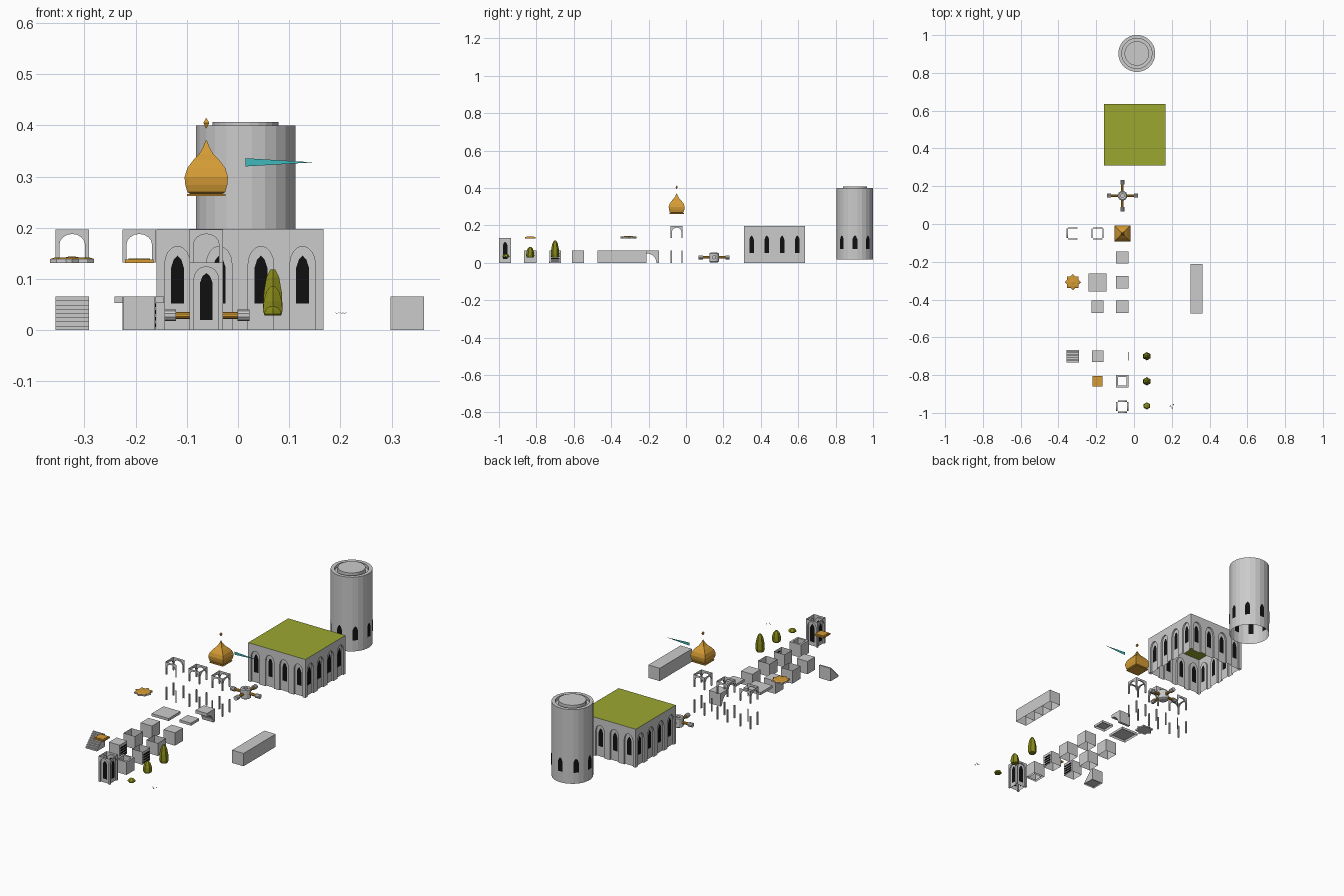
import bpy, bmesh, math
from mathutils import Matrix, Vector

if "Cube" in bpy.data.objects:
    bpy.data.objects.remove(bpy.data.objects["Cube"])


def material(name, rgb):
    m = bpy.data.materials.new(name)
    m.diffuse_color = (*rgb, 1)
    m.use_nodes = True
    m.node_tree.nodes["Principled BSDF"].inputs["Base Color"].default_value = m.diffuse_color
    return m


ORANGE = material("orange", (0.66, 0.33, 0.035))
GREEN = material("roof_green", (0.33, 0.39, 0.03))
LEAF = material("leaf_green", (0.24, 0.25, 0.01))
TEAL = material("teal", (0.05, 0.48, 0.5))
BLACK = material("dark_opening", (0.005, 0.005, 0.005))


def finish(name, bm, mat=None):
    me = bpy.data.meshes.new(name)
    bm.to_mesh(me)
    bm.free()
    ob = bpy.data.objects.new(name, me)
    bpy.context.collection.objects.link(ob)
    if mat:
        me.materials.append(mat)
    return ob


def poly(bm, pts):
    return bm.faces.new([bm.verts.new(p) for p in pts])


def box(name, x, y, sx, sy, z0, z1, top=True, bottom=False, mat=None):
    bm = bmesh.new()
    bmesh.ops.create_cube(bm, size=1, matrix=Matrix.Translation((x, y, (z0 + z1) / 2))
                          @ Matrix.Diagonal((sx, sy, z1 - z0, 1)))
    bm.normal_update()
    drop = [f for f in bm.faces if (f.normal.z > .5 and not top) or (f.normal.z < -.5 and not bottom)]
    bmesh.ops.delete(bm, geom=drop, context='FACES')
    return finish(name, bm, mat)


def lathe(name, prof, n, loc, mat=None, phase=0.5, axis=None, caps=(True, True)):
    """Spin (radius, height) points into an n-sided solid."""
    bm = bmesh.new()
    rings = []
    for r, z in prof:
        rings.append([bm.verts.new((r * math.cos((i + phase) * math.tau / n),
                                    r * math.sin((i + phase) * math.tau / n), z)) for i in range(n)])
    for a, b in zip(rings, rings[1:]):
        for i in range(n):
            bm.faces.new((a[i], a[(i + 1) % n], b[(i + 1) % n], b[i]))
    if caps[0]:
        bm.faces.new(rings[0][::-1])
    if caps[1]:
        bm.faces.new(rings[-1])
    M = Matrix.Translation(loc)
    if axis:
        M = M @ Vector(axis).to_track_quat('Z', 'Y').to_matrix().to_4x4()
    bm.transform(M)
    return finish(name, bm, mat)


def arch(a, spring, rise, pointed=False):
    """Arch outline from left foot to right foot, as (x, z)."""
    if pointed:
        top = [(-a * .6, spring + rise * .65), (0, spring + rise), (a * .6, spring + rise * .65)]
    else:
        top = [(-a * math.cos(t * math.pi / 8), spring + rise * math.sin(t * math.pi / 8)) for t in range(1, 8)]
    return [(-a, spring)] + top + [(a, spring)]


def walls(name, x, y, z0, half, h, bays, a, spring, rise, depth, window=None, sides=(0, 1, 2, 3)):
    """Sheet walls with recessed arches on the chosen sides of a square."""
    bm, dark = bmesh.new(), bmesh.new()
    for s in sides:
        M = Matrix.Translation((x, y, z0)) @ Matrix.Rotation(s * math.pi / 2, 4, 'Z')
        w = half / bays
        for b in range(bays):
            cx = -half + w * (2 * b + 1)

            def P(p, d):
                return M @ Vector((cx + p[0], -half + d, p[1]))
            hole = [(-a, 0)] + arch(a, spring, rise) + [(a, 0)]
            poly(bm, [P(p, 0) for p in [(-w, 0)] + hole + [(w, 0), (w, h), (-w, h)]])
            for p, q in zip(hole, hole[1:]):
                poly(bm, [P(p, 0), P(q, 0), P(q, depth), P(p, depth)])
            if window:
                wa, b0, sp, top = window
                poly(bm, [P(p, depth) for p in hole])
                shape = [(-wa, b0)] + arch(wa, sp, top - sp, True) + [(wa, b0)]
                for d in (-.0012, .0012):
                    poly(dark, [P(p, depth + d) for p in shape])
    finish(name, bm)
    if window:
        finish(name + "_windows", dark, BLACK)
    else:
        dark.free()


U = .065

# Round tower with rim groove and window ring
T = (.015, .903)
lathe("round_tower", [(.098, .018), (.098, .4), (.08, .4), (.08, .385), (.065, .385), (.065, .407)],
      24, (*T, 0), caps=(False, True))
bm = bmesh.new()
for i in range(8):
    M = Matrix.Translation((*T, 0)) @ Matrix.Rotation(i * math.pi / 4, 4, 'Z')
    shape = [(-.013, .075)] + arch(.013, .125, .022, True) + [(.013, .075)]
    for r in (.096, .0985):
        poly(bm, [M @ Vector((r, u, z)) for u, z in shape])
finish("tower_windows", bm, BLACK)

# Large hall with green roof
walls("hall_walls", .004, .473, 0, .163, .198, 4, .025, .128, .036, .008, (.0125, .052, .122, .146))
bm = bmesh.new()
poly(bm, [(.004 + .163 * i, .473 + .163 * j, .198) for i, j in ((-1, -1), (1, -1), (1, 1), (-1, 1))])
finish("hall_roof", bm, GREEN)

# Four-armed junction
J = (-.061, .15, .029)
lathe("junction_hub", [(.01, .015), (.01, .052), (.02, .054), (.026, .05), (.026, .006), (.02, .002)],
      12, (J[0], J[1], 0), caps=(True, True))
for d in ((1, 0, 0), (-1, 0, 0), (0, 1, 0), (0, -1, 0)):
    lathe("junction_arm", [(.007, .02), (.007, .062)], 10, J, ORANGE, axis=d)
    lathe("junction_tip", [(.011, .06), (.011, .083)], 10, J, axis=d)

# Arched canopies with separate posts below
for i, x in enumerate((-.324, -.193, -.062)):
    sides = (0, 2, 3) if i == 0 else (0, 1, 2, 3)
    walls("canopy_arches", x, -.05, .132, U / 2, .065, 1, .025, .035, .021, .007, sides=sides)
    bm = bmesh.new()
    for s in sides:
        M = Matrix.Translation((x, -.05, 0)) @ Matrix.Rotation(s * math.pi / 2, 4, 'Z')
        for k in (-1, 1):
            line = [(k * .0325, -.0325), (k * .0255, -.0325), (k * .0255, -.0265)]
            for p, q in zip(line, line[1:]):
                poly(bm, [M @ Vector((*v, z)) for v, z in ((p, 0), (q, 0), (q, .066), (p, .066))])
    finish("canopy_posts", bm)

# Four-sided onion roof, finial and pennant
R2 = math.sqrt(2)
D = (-.062, -.05, 0)
lathe("roof_eave", [(.038 * R2, .262), (.038 * R2, .266)], 4, D, ORANGE)
dome = [(.031, .266), (.037, .27), (.041, .284), (.0425, .299), (.037, .317), (.025, .333),
        (.014, .344), (.007, .356), (.0005, .372)]
lathe("onion_roof", [(r * R2, z) for r, z in dome], 4, D, ORANGE)
lathe("finial", [(.0005, .394), (.008, .405), (.0005, .415)], 4, D, ORANGE)
bm = bmesh.new()
poly(bm, [(.015, -.05, .32), (.147, -.05, .328), (.015, -.05, .336)])
finish("pennant", bm, TEAL)

# Half-arch bracket
bm = bmesh.new()
prof = [(-.145, .066), (-.21, .066), (-.21, .05)]
prof += [(-.21 + .052 * math.sin(t * math.pi / 12), .05 * math.cos(t * math.pi / 12)) for t in range(1, 7)]
prof += [(-.145, 0)]
L = [bm.verts.new((-.095, *p)) for p in prof]
R = [bm.verts.new((-.03, *p)) for p in prof]
bm.faces.new(L)
bm.faces.new(R[::-1])
for i in range(len(prof)):
    j = (i + 1) % len(prof)
    bm.faces.new((L[i], L[j], R[j], R[i]))
finish("half_arch_bracket", bm)

# Slabs, cubes and open wall boxes
box("wide_slab", -.193, -.31, .097, .097, .053, .066)
box("small_slab", -.062, -.308, U, U, .053, .066)
for x in (-.193, -.062):
    box("cube_block", x, -.438, U, U, 0, .066)
    box("open_wall_box", x, -.577, U, U, 0, .066, top=False)
box("louvre_block", -.193, -.7, .061, .061, 0, .066)
box("louvre_wall_box", -.062, -.7, .061, .061, 0, .066, top=False)
for x in (-.162, -.031):
    for k in range(4):
        box("louvre_slot", x, -.7, .003, .046, .006 + k * .013, .013 + k * .013, bottom=True, mat=BLACK)
for k in range(4):
    box("long_block_segment", .3305, -.441 + k * .0655, U, .0655, 0, .066)

# Staircase
for k in range(8):
    y0 = -.7325 + k * U / 8
    box("stair_step", -.324, (y0 - .6675) / 2, U, -.6675 - y0, k * .066 / 8, (k + 1) * .066 / 8)

# Star tile and square tile
for k in range(2):
    lathe("star_tile", [(.043, .131), (.043, .139)], 4, (-.324, -.308, 0), phase=k * .5)
    lathe("star_top", [(.043, .1392 + k * .0003), (.034, .142 + k * .0003)], 4,
          (-.324, -.308, 0), ORANGE, phase=k * .5)
lathe("star_boss", [(.016, .142), (.006, .144)], 8, (-.324, -.308, 0), ORANGE)
box("square_tile", -.193, -.833, .055, .055, .131, .138, bottom=True, mat=ORANGE)
box("square_tile_inset", -.193, -.833, .042, .042, .138, .14, mat=ORANGE)

# Hollow box with thick walls
lathe("hollow_box", [(r * R2, z) for r, z in ((.0225, 0), (.0225, .066), (.0325, .066), (.0325, 0))],
      4, (-.062, -.833, 0), caps=(False, False))

# Windowed turret
walls("turret_walls", -.062, -.967, 0, U / 2, .132, 1, .024, .1, .024, .007, (.0125, .02, .092, .112))

# Bushes in three sizes
for y, h, w in ((-.7, .09, .022), (-.833, .056, .022), (-.963, .018, .019)):
    lathe("bush", [(w * r, .029 + h * z) for r, z in
                   ((.85, 0), (1, .16), (.92, .5), (.65, .83), (.25, 1))], 6, (.068, y, 0), LEAF)

# Tiny flock of birds
bm = bmesh.new()
for x, y in ((.193, -.965), (.203, -.975), (.208, -.957)):
    for k in (-1, 1):
        poly(bm, [(x, y - .003, .032), (x + k * .006, y + .001, .036), (x, y + .004, .033)])
finish("birds", bm)
